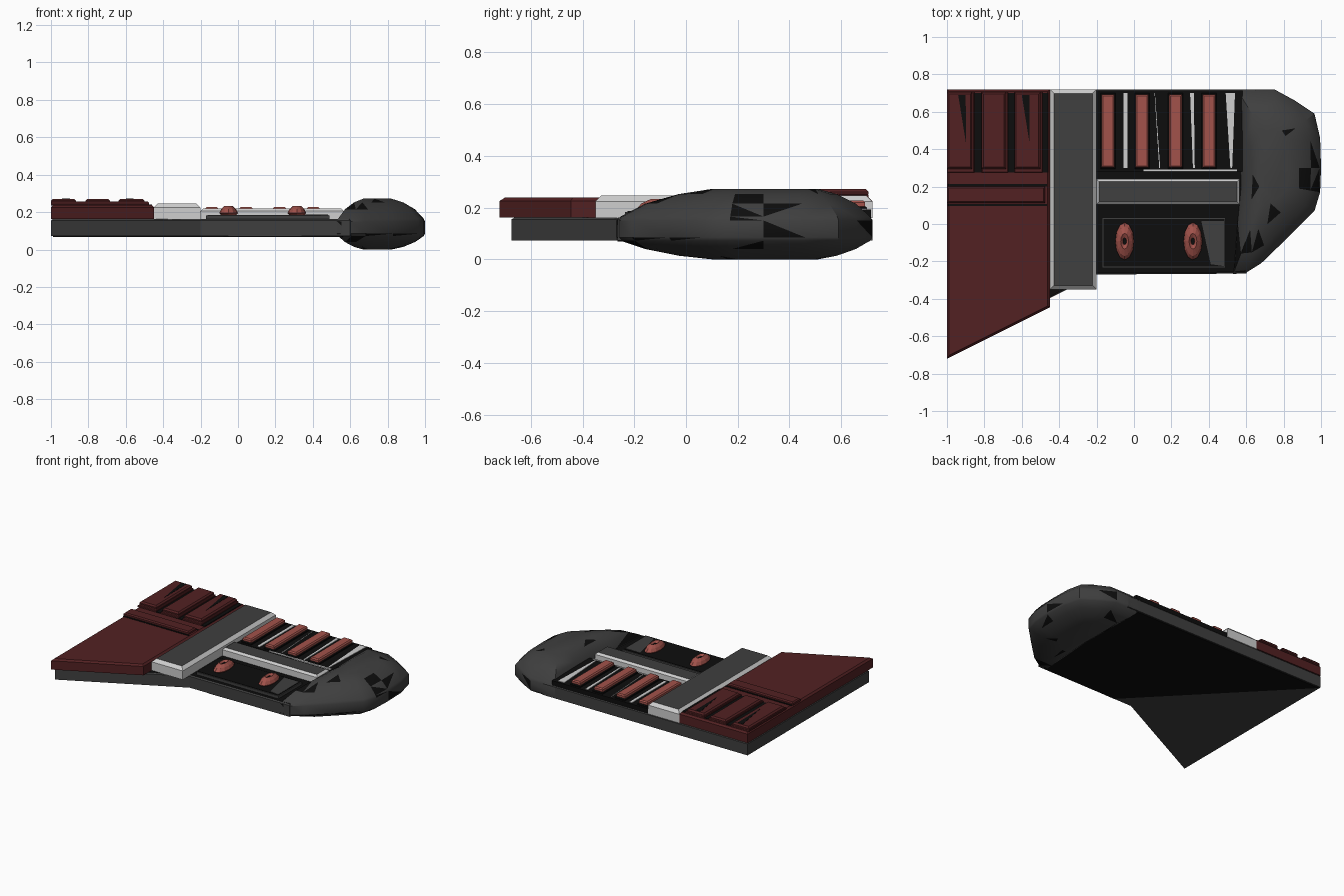
import bpy, bmesh, math, random

if "Cube" in bpy.data.objects:
    bpy.data.objects.remove(bpy.data.objects["Cube"])

random.seed(4)


def mat(name, r, g, b):
    m = bpy.data.materials.new(name)
    m.diffuse_color = (r, g, b, 1)
    m.use_nodes = True
    m.node_tree.nodes["Principled BSDF"].inputs["Base Color"].default_value = m.diffuse_color
    return m


GREY = mat("dark grey", 0.05, 0.05, 0.05)
BLACK = mat("black", 0.004, 0.004, 0.004)
DEEP = mat("deep red", 0.085, 0.015, 0.016)
BRIGHT = mat("light red", 0.36, 0.085, 0.07)
WHITE = mat("pale grey", 0.62, 0.62, 0.62)


def finish(name, bm, *mats):
    bmesh.ops.recalc_face_normals(bm, faces=bm.faces)
    me = bpy.data.meshes.new(name)
    bm.to_mesh(me)
    bm.free()
    for m in mats:
        me.materials.append(m)
    ob = bpy.data.objects.new(name, me)
    bpy.context.collection.objects.link(ob)
    return ob


def prism(name, pts, z0, z1, m, bevel=0.0, top=None):
    """Extruded outline with chamfered upper edges and an optional top colour."""
    bm = bmesh.new()
    f = bm.faces.new([bm.verts.new((x, y, z0)) for x, y in pts])
    ext = bmesh.ops.extrude_face_region(bm, geom=[f])
    for v in ext["geom"]:
        if isinstance(v, bmesh.types.BMVert):
            v.co.z = z1
    if bevel:
        edges = [e for e in bm.edges if all(v.co.z > z1 - 1e-5 for v in e.verts)]
        bmesh.ops.bevel(bm, geom=edges, offset=bevel, segments=1, affect='EDGES')
    bm.normal_update()
    for f in bm.faces:
        if top and all(v.co.z > z1 - 1e-4 for v in f.verts):
            f.material_index = 1
    return finish(name, bm, m, *([top] if top else []))


def box(name, x0, x1, y0, y1, z0, z1, m, bevel=0.0, top=None):
    return prism(name, [(x0, y0), (x1, y0), (x1, y1), (x0, y1)], z0, z1, m, bevel, top)


# Hull slab with a dark underside panel
prism("hull", [(-1, -0.675), (-0.2, -0.27), (0.6, -0.265), (0.72, 0.2), (0.65, 0.72), (-1, 0.72)],
      0.072, 0.162, GREY, 0.008, BLACK)
prism("underside_panel", [(-0.05, -0.265), (0.56, -0.255), (0.62, 0.2), (0.57, 0.71), (-0.99, 0.71)],
      0.068, 0.074, BLACK)

# Rounded nose: outline lofted towards a small core, above and below
outline = [(0.53, -0.268), (0.6, -0.26), (0.68, -0.21), (0.83, -0.065), (0.965, 0.07), (0.995, 0.17),
           (1.0, 0.3), (0.995, 0.46), (0.965, 0.59), (0.86, 0.66), (0.75, 0.72), (0.55, 0.72),
           (0.56, 0.45), (0.57, 0.2), (0.55, 0.0)]
core = [(0.67, 0.1), (0.7, 0.1), (0.73, 0.11), (0.76, 0.13), (0.8, 0.16), (0.82, 0.2),
        (0.82, 0.3), (0.82, 0.42), (0.81, 0.47), (0.79, 0.5), (0.75, 0.51), (0.68, 0.51),
        (0.67, 0.4), (0.67, 0.3), (0.67, 0.2)]
levels = [(1, 0), (0.65, 0.014), (0.3, 0.04), (0.04, 0.072),
          (0, 0.085), (0, 0.15), (0.04, 0.165), (0.3, 0.215), (0.65, 0.252), (1, 0.272)]
bm = bmesh.new()
rings = [[bm.verts.new((p[0] + (q[0] - p[0]) * t, p[1] + (q[1] - p[1]) * t, z))
          for p, q in zip(outline, core)] for t, z in levels]
n = len(outline)
for a, b in zip(rings, rings[1:]):
    for i in range(n):
        j = (i + 1) % n
        f = bm.faces.new((a[i], a[j], b[j], b[i]))
        f.smooth = True
bm.faces.new(rings[0])
bm.faces.new(rings[-1])
bmesh.ops.triangulate(bm, faces=[f for f in bm.faces if len(f.verts) == 4])
for f in bm.faces:
    if len(f.verts) == 3 and random.random() < 0.09:
        f.material_index = 1
nose = finish("nose", bm, GREY, BLACK)
bpy.context.view_layer.objects.active = nose
nose.select_set(True)
bpy.ops.object.shade_smooth_by_angle(angle=math.radians(30))
nose.select_set(False)

# Red rear wing
prism("wing", [(-1, -0.72), (-0.45, -0.445), (-0.45, 0.72), (-1, 0.72)], 0.162, 0.238, DEEP, 0.012)
box("wing_recess", -0.995, -0.46, 0.275, 0.7, 0.236, 0.241, BLACK)
for k, y in enumerate((0.102, 0.207)):
    box(f"wing_groove_{k}", -0.995, -0.465, y - 0.006, y + 0.006, 0.236, 0.2405, BLACK)
box("wing_crossbar", -1, -0.475, 0.113, 0.2, 0.236, 0.258, DEEP, 0.008)
for k, (x0, x1) in enumerate(((-1, -0.865), (-0.815, -0.685), (-0.64, -0.5))):
    box(f"wing_rib_base_{k}", x0, x1 + 0.012, 0.275, 0.705, 0.238, 0.252, DEEP, 0.004)
    box(f"wing_rib_{k}", x0, x1, 0.295, 0.705, 0.25, 0.271, DEEP, 0.01)
    if k != 1:
        c = -0.91 if k == 0 else -0.57
        prism(f"wing_rib_slit_{k}", [(c - 0.03, 0.69), (c + 0.01, 0.69), (c + 0.012, 0.43)],
              0.27, 0.2725, BLACK)

# Pale collar with a dark top panel
box("collar", -0.45, -0.2, -0.35, 0.72, 0.16, 0.246, WHITE, 0.022, GREY)

# Deck behind the collar
box("rib_floor", -0.2, 0.58, 0.28, 0.715, 0.16, 0.192, BLACK)
strips = [(-0.055, -0.035, -0.035, -0.055), (0.135, 0.14, 0.112, 0.11),
          (0.315, 0.325, 0.32, 0.3), (0.515, 0.525, 0.54, 0.49)]
for k, (a, b, c, d) in enumerate(strips):
    prism(f"floor_strip_{k}", [(a, 0.3), (b, 0.3), (c, 0.7), (d, 0.7)], 0.19, 0.196, WHITE)
box("floor_edge_strip", 0.05, 0.55, 0.28, 0.292, 0.19, 0.196, WHITE)
for k, x in enumerate((-0.14, 0.042, 0.222, 0.402)):
    box(f"deck_rib_{k}", x - 0.04, x + 0.04, 0.295, 0.7, 0.16, 0.205, BLACK, 0.006)
    box(f"deck_rib_cap_{k}", x - 0.035, x + 0.035, 0.302, 0.692, 0.2, 0.228, BRIGHT, 0.008)

# Crossbar on the deck
box("deck_crossbar", -0.2, 0.565, 0.105, 0.24, 0.16, 0.22, WHITE, 0.014, GREY)

# Front tray with a thin rim
box("tray_rim", -0.17, 0.49, -0.235, 0.035, 0.16, 0.182, GREY)
box("tray", -0.163, 0.483, -0.228, 0.028, 0.18, 0.185, BLACK)
prism("tray_patch", [(0.41, -0.215), (0.48, -0.225), (0.48, 0.015), (0.36, 0.015)], 0.184, 0.187, GREY)

# Oval knobs with a hollow middle
for k, x in enumerate((-0.05, 0.315)):
    bm = bmesh.new()
    rr = [[bm.verts.new((x + 0.05 * s * math.cos(a), -0.092 + 0.1 * s * math.sin(a), z))
           for a in (2 * math.pi * i / 12 for i in range(12))]
          for s, z in ((0.75, 0.18), (1, 0.195), (0.8, 0.216), (0.42, 0.234), (0.2, 0.222))]
    for a, b in zip(rr, rr[1:]):
        for i in range(12):
            bm.faces.new((a[i], a[(i + 1) % 12], b[(i + 1) % 12], b[i]))
    bm.faces.new(rr[0])
    hole = bm.faces.new(rr[-1])
    hole.material_index = 1
    finish(f"knob_{k}", bm, BRIGHT, BLACK)
